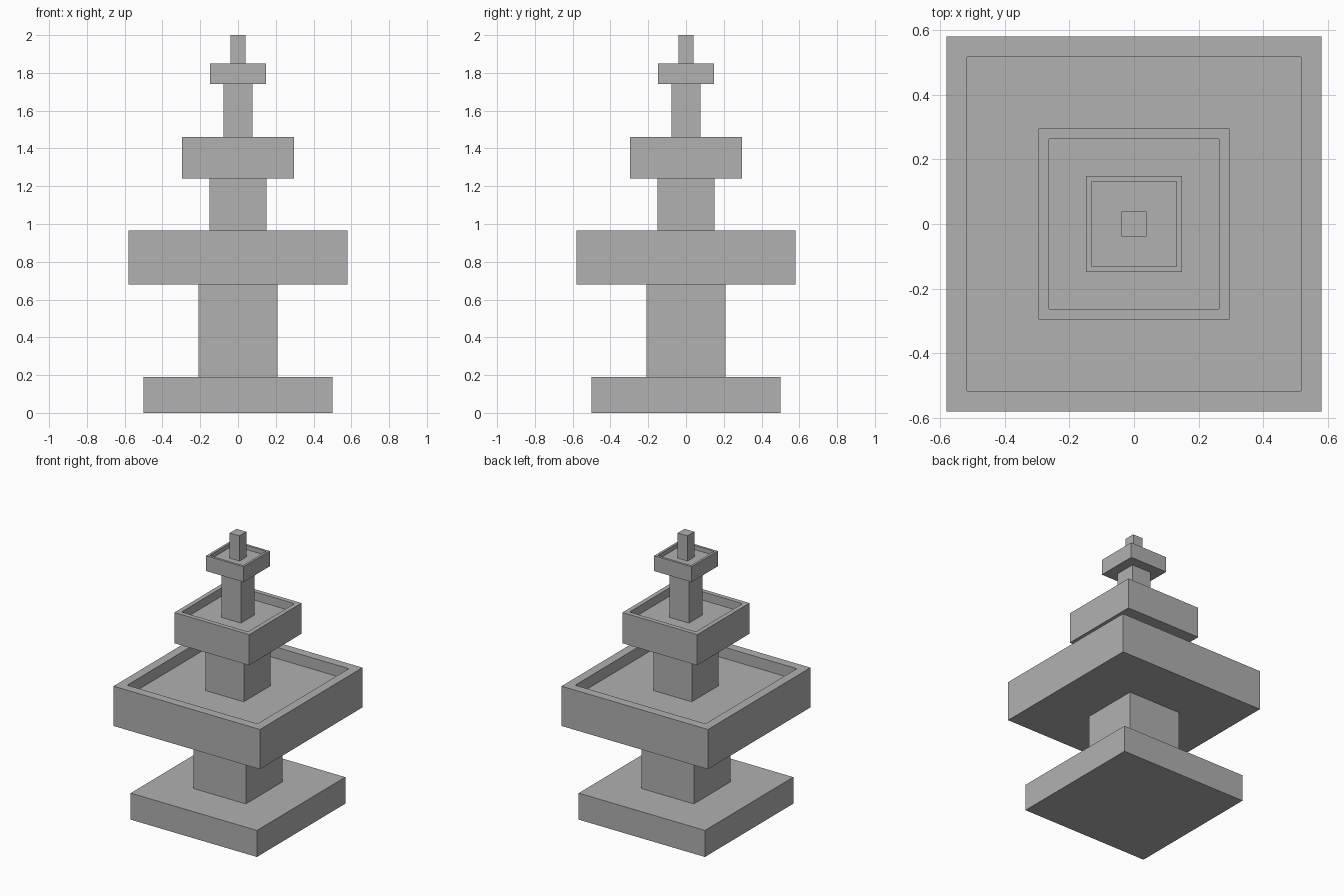
import bpy
import bmesh
from mathutils import Matrix, Vector

if "Cube" in bpy.data.objects:
    bpy.data.objects.remove(bpy.data.objects["Cube"], do_unlink=True)

# Single stone colour
stone = bpy.data.materials.new("grey_stone")
stone.use_nodes = True
colour = (0.44, 0.44, 0.44, 1)
stone.diffuse_color = colour
stone.node_tree.nodes["Principled BSDF"].inputs["Base Color"].default_value = colour


def block(name, half, bottom, top, rim=0, depth=0):
    """Square block centred on the axis; a rim and depth hollow its top into a basin."""
    bm = bmesh.new()
    size = Matrix.Diagonal((2 * half, 2 * half, top - bottom, 1))
    place = Matrix.Translation((0, 0, (top + bottom) / 2))
    bmesh.ops.create_cube(bm, size=1, matrix=place @ size)
    if rim:
        lid = [f for f in bm.faces if f.normal.z > 0.9]
        bmesh.ops.inset_region(bm, faces=lid, thickness=rim)
        # Drop the floor straight down to leave upright inner walls
        walls = bmesh.ops.extrude_face_region(bm, geom=lid)
        verts = [g for g in walls["geom"] if isinstance(g, bmesh.types.BMVert)]
        bmesh.ops.translate(bm, verts=verts, vec=Vector((0, 0, -depth)))
        bmesh.ops.delete(bm, geom=[f for f in lid if f.is_valid], context='FACES_ONLY')
        bmesh.ops.recalc_face_normals(bm, faces=bm.faces)
    mesh = bpy.data.meshes.new(name)
    bm.to_mesh(mesh)
    bm.free()
    mesh.materials.append(stone)
    obj = bpy.data.objects.new(name, mesh)
    bpy.context.collection.objects.link(obj)
    return obj


# Plinth and three tiers of basins
block("base_plinth", 0.5, 0, 0.19)
block("lower_basin", 0.58, 0.68, 0.965, rim=0.09, depth=0.08)
block("middle_basin", 0.296, 1.24, 1.46, rim=0.046, depth=0.06)
block("upper_basin", 0.148, 1.74, 1.85, rim=0.023, depth=0.03)

# Columns rising from each basin floor
block("lower_column", 0.208, 0.19, 0.68)
block("middle_column", 0.152, 0.885, 1.24)
block("upper_column", 0.077, 1.40, 1.74)
block("top_spout", 0.039, 1.82, 2.0)
